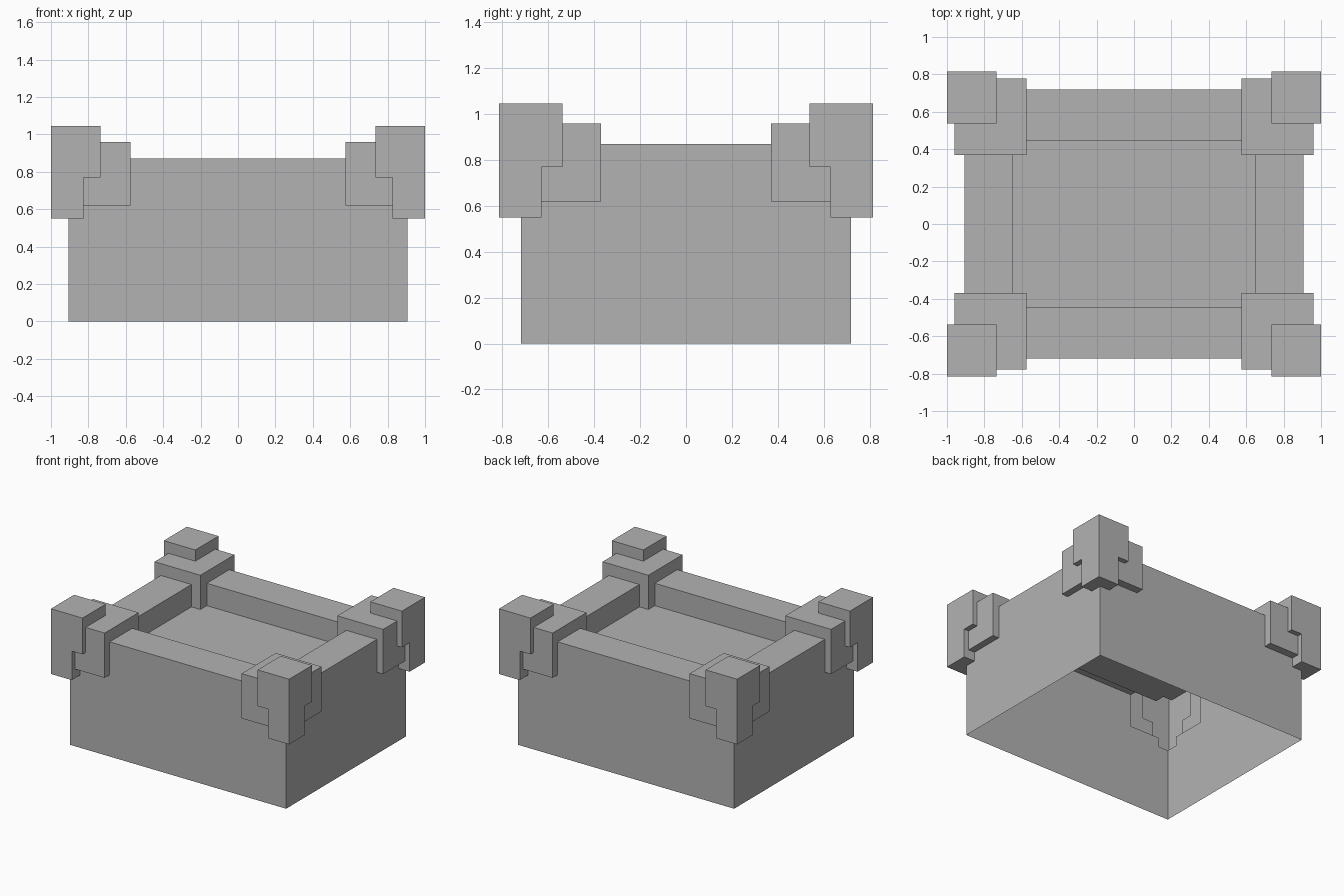
import bpy
import bmesh
import math
from mathutils import Matrix, Vector

if "Cube" in bpy.data.objects:
    bpy.data.objects.remove(bpy.data.objects["Cube"], do_unlink=True)

stone = bpy.data.materials.new("stone_grey")
stone.use_nodes = True
GREY = (0.45, 0.45, 0.45, 1.0)
stone.diffuse_color = GREY
stone.node_tree.nodes["Principled BSDF"].inputs["Base Color"].default_value = GREY


def add_box(bm, low, high):
    low, high = Vector(low), Vector(high)
    size = high - low
    bmesh.ops.create_cube(
        bm, size=1.0,
        matrix=Matrix.Translation((low + high) / 2) @ Matrix.Diagonal((*size, 1.0)))


def make_object(name, bm):
    mesh = bpy.data.meshes.new(name)
    bm.to_mesh(mesh)
    bm.free()
    mesh.materials.append(stone)
    obj = bpy.data.objects.new(name, mesh)
    bpy.context.scene.collection.objects.link(obj)
    return obj


def box(name, low, high):
    bm = bmesh.new()
    add_box(bm, low, high)
    return make_object(name, bm)


def corner_boxes(name, inner, outer, bottom, top):
    """The same box repeated at all four corners."""
    bm = bmesh.new()
    for sx in (-1, 1):
        for sy in (-1, 1):
            xs = sorted((sx * inner[0], sx * outer[0]))
            ys = sorted((sy * inner[1], sy * outer[1]))
            add_box(bm, (xs[0], ys[0], bottom), (xs[1], ys[1], top))
    return make_object(name, bm)


# Main walls, hollowed from above to leave a rim around a sunken floor
tower = box("tower_walls", (-0.907, -0.718, 0), (0.907, 0.718, 0.87))
recess = box("floor_recess", (-0.65, -0.447, 0.70), (0.65, 0.447, 1.3))

# Stepped battlements: a broad block and an outer corner post with a narrow foot
blocks = corner_boxes("corner_blocks", (0.575, 0.37), (0.96, 0.778), 0.62, 0.96)
posts = corner_boxes("corner_posts", (0.735, 0.538), (1.0, 0.815), 0.77, 1.045)
feet = corner_boxes("post_feet", (0.825, 0.63), (1.0, 0.815), 0.55, 0.9)

helpers = [(recess, 'DIFFERENCE'), (blocks, 'UNION'), (posts, 'UNION'), (feet, 'UNION')]
for helper, operation in helpers:
    helper.hide_render = True
    mod = tower.modifiers.new(helper.name, 'BOOLEAN')
    mod.operation = operation
    mod.solver = 'EXACT'
    mod.object = helper

# Bake the joined shape and remove the helper blocks
bpy.context.view_layer.update()
depsgraph = bpy.context.evaluated_depsgraph_get()
joined = bpy.data.meshes.new_from_object(tower.evaluated_get(depsgraph))
tower.modifiers.clear()
tower.data = joined
for helper, _ in helpers:
    bpy.data.objects.remove(helper, do_unlink=True)

# Open underside, clean flat faces
bm = bmesh.new()
bm.from_mesh(joined)
base = [f for f in bm.faces if f.calc_center_median().z < 0.001]
bmesh.ops.delete(bm, geom=base, context='FACES')
bmesh.ops.dissolve_limit(bm, angle_limit=math.radians(1), verts=bm.verts, edges=bm.edges)
for face in bm.faces:
    face.smooth = False
    face.material_index = 0
bm.to_mesh(joined)
bm.free()
joined.materials.clear()
joined.materials.append(stone)
